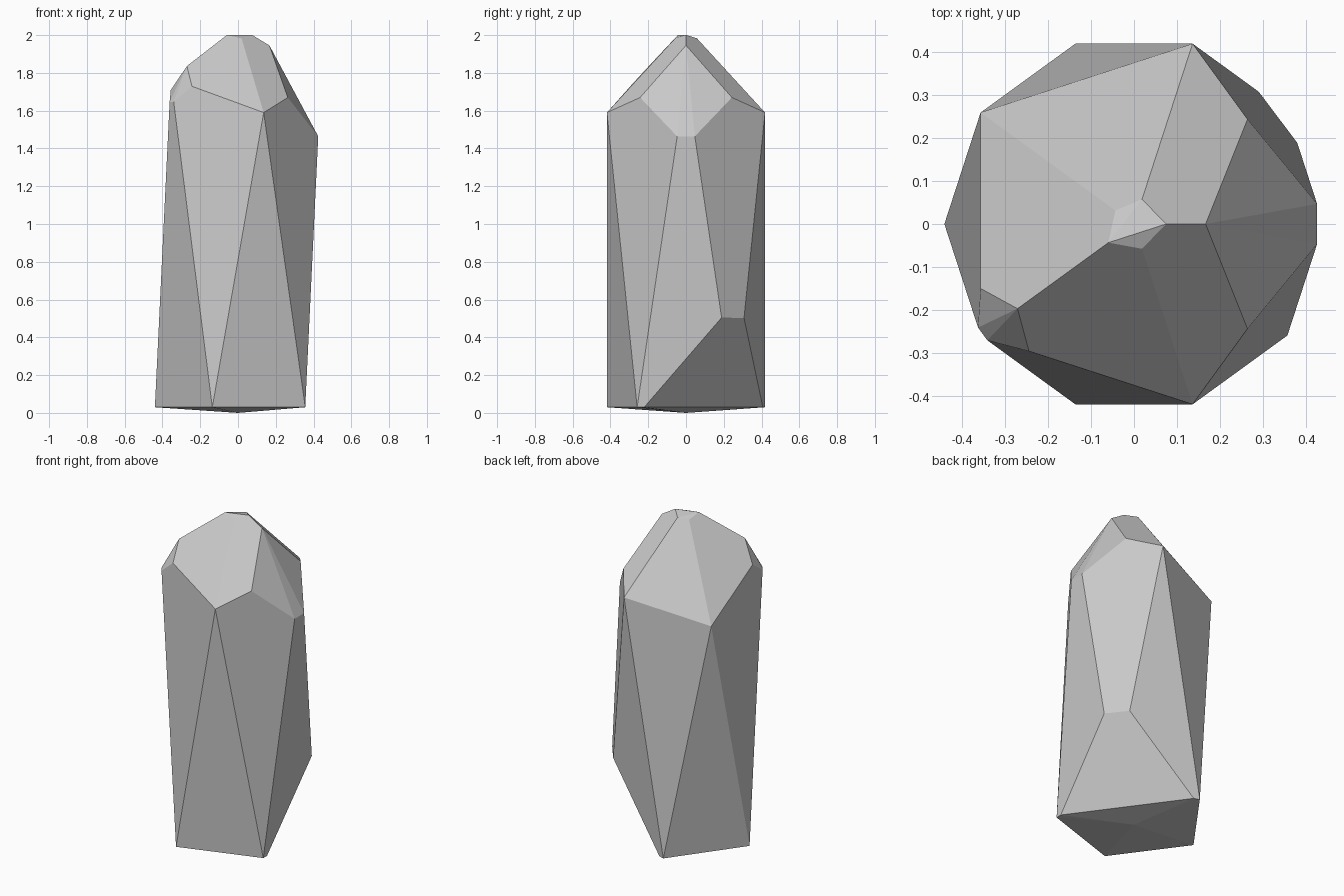
import bpy, bmesh
from math import cos, sin, radians
from mathutils import Vector

cube = bpy.data.objects.get("Cube")
if cube:
    bpy.data.objects.remove(cube, do_unlink=True)

RADIUS = 0.44


def ring_point(degrees, z):
    a = radians(degrees)
    return Vector((RADIUS * cos(a), RADIUS * sin(a), z))


def hull(points):
    bm = bmesh.new()
    for p in points:
        bm.verts.new(p)
    bmesh.ops.remove_doubles(bm, verts=bm.verts, dist=0.001)
    bmesh.ops.convex_hull(bm, input=bm.verts)
    bm.normal_update()
    return bm


# Stretched crystal: tip, uneven upper ring, offset lower ring, base point
upper = {0: 1.78, 72: 1.59, 144: 1.48, 216: 1.77, 288: 1.59}
tip = Vector((0, 0, 2.046))
base = Vector((0, 0, 0))
points = [tip, base]
points += [ring_point(a, z) for a, z in upper.items()]
points += [ring_point(a + 36, 0.03) for a in upper]

# Chipped corners: position and distance cut back along each edge
chips = [
    (tip, 0.087),
    (ring_point(0, upper[0]), 0.32),
    (ring_point(216, upper[216]), 0.125),
    (ring_point(36, 0.03), 0.48),
]

rough = hull(points)
chipped = []
for v in rough.verts:
    cut = next((d for p, d in chips if (p - v.co).length < 0.001), None)
    if cut is None:
        chipped.append(v.co.copy())
        continue
    for e in v.link_edges:
        along = e.other_vert(v).co - v.co
        chipped.append(v.co + along.normalized() * min(cut, along.length))
rough.free()

# Final faceted solid, with flat regions merged
bm = hull(chipped)
bmesh.ops.dissolve_limit(bm, angle_limit=radians(0.5),
                         verts=bm.verts, edges=bm.edges)
bmesh.ops.recalc_face_normals(bm, faces=bm.faces)
mesh = bpy.data.meshes.new("crystal_rock")
bm.to_mesh(mesh)
bm.free()
rock = bpy.data.objects.new("crystal_rock", mesh)
bpy.context.collection.objects.link(rock)

# Plain grey stone
grey = (0.58, 0.58, 0.58, 1)
stone = bpy.data.materials.new("stone_grey")
stone.use_nodes = True
stone.diffuse_color = grey
stone.node_tree.nodes["Principled BSDF"].inputs["Base Color"].default_value = grey
mesh.materials.append(stone)
